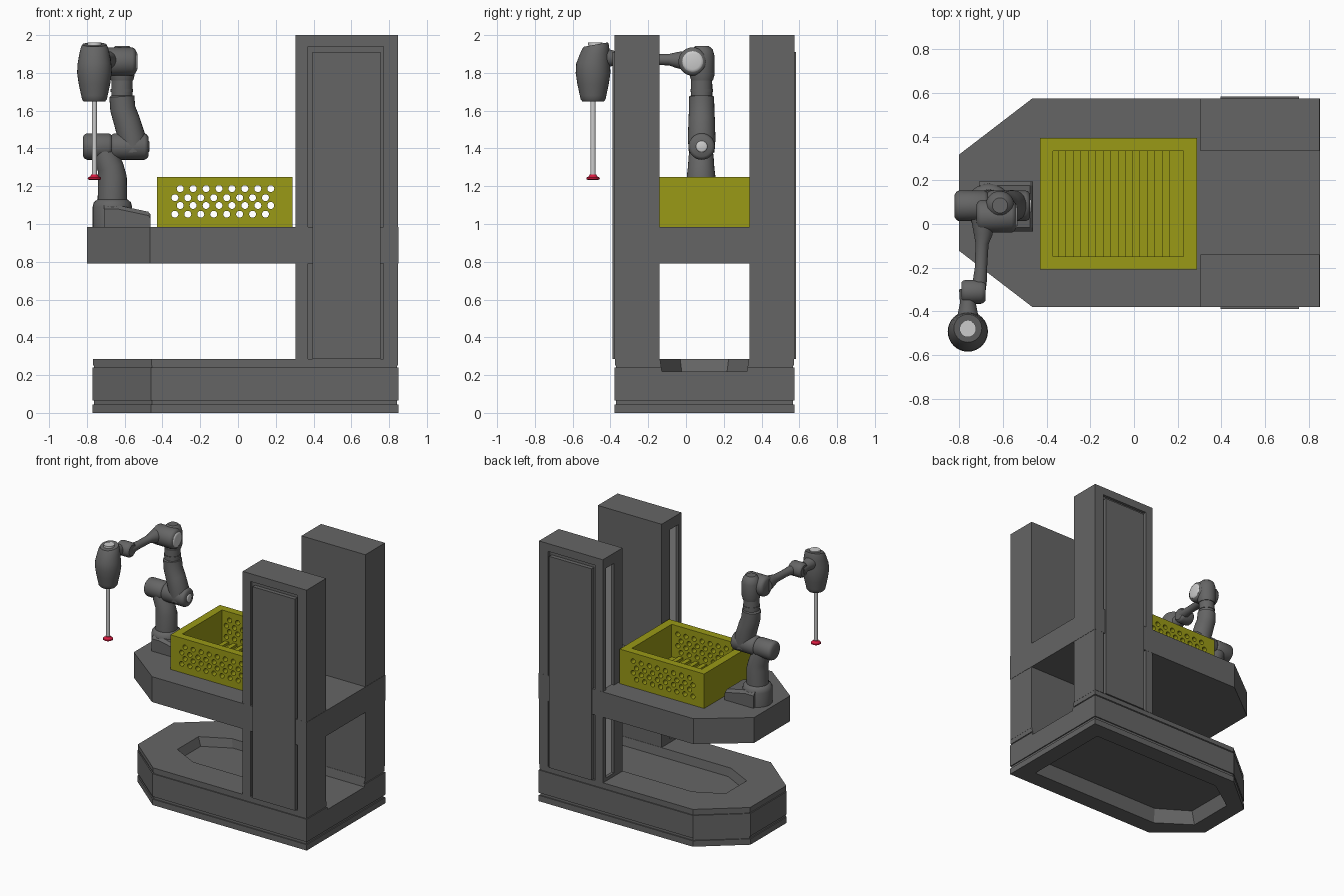
import bpy, bmesh, math
from mathutils import Vector

if "Cube" in bpy.data.objects:
    bpy.data.objects.remove(bpy.data.objects["Cube"])

YC = 0.0975  # symmetry plane of the cart


def material(name, col):
    m = bpy.data.materials.new(name)
    m.diffuse_color = (*col, 1)
    m.use_nodes = True
    m.node_tree.nodes["Principled BSDF"].inputs["Base Color"].default_value = m.diffuse_color
    return m


GREY = material("dark_grey", (0.13, 0.13, 0.13))
LIGHT = material("light_grey", (0.6, 0.6, 0.6))
YELLOW = material("yellow", (0.32, 0.32, 0.008))
RED = material("red", (0.7, 0.01, 0.05))


def rings(name, loops, mat=GREY, smooth=False):
    """Skin a closed solid through equal-sized point loops."""
    bm = bmesh.new()
    vs = [[bm.verts.new(p) for p in lp] for lp in loops]
    n = len(vs[0])
    for a, b in zip(vs, vs[1:]):
        for i in range(n):
            bm.faces.new((a[i], a[(i + 1) % n], b[(i + 1) % n], b[i]))
    bm.faces.new(vs[0][::-1])
    bm.faces.new(vs[-1])
    bmesh.ops.recalc_face_normals(bm, faces=bm.faces)
    me = bpy.data.meshes.new(name)
    bm.to_mesh(me)
    bm.free()
    me.materials.append(mat)
    ob = bpy.data.objects.new(name, me)
    bpy.context.collection.objects.link(ob)
    if smooth:
        bpy.ops.object.select_all(action='DESELECT')
        bpy.context.view_layer.objects.active = ob
        ob.select_set(True)
        bpy.ops.object.shade_smooth_by_angle(angle=math.radians(40))
    return ob


def box(name, x0, x1, y0, y1, z0, z1, mat=GREY):
    sq = [(x0, y0), (x1, y0), (x1, y1), (x0, y1)]
    return rings(name, [[(x, y, z) for x, y in sq] for z in (z0, z1)], mat)


def tube(name, path, mat=GREY, n=28):
    """Round body through (x, y, z, radius) stations."""
    P = [Vector(p[:3]) for p in path]
    loops = []
    for i, p in enumerate(P):
        d = (P[min(i + 1, len(P) - 1)] - P[max(i - 1, 0)]).normalized()
        u = d.cross(Vector((0, 0, 1)) if abs(d.z) < 0.8 else Vector((0, 1, 0))).normalized()
        v = d.cross(u)
        r = path[i][3]
        loops.append([p + r * (math.cos(t) * u + math.sin(t) * v)
                      for t in (2 * math.pi * k / n for k in range(n))])
    return rings(name, loops, mat, True)


def joint(name, x0, x1, y, z, r, mat=GREY):
    """Rounded-end cylinder along x."""
    e = min(0.02, (x1 - x0) / 4)
    return tube(name, [(x0, y, z, r * .75), (x0 + e * .4, y, z, r * .92), (x0 + e, y, z, r),
                       (x1 - e, y, z, r), (x1 - e * .4, y, z, r * .92), (x1, y, z, r * .75)], mat)


def cut(ob, *cutters):
    for c in cutters:
        m = ob.modifiers.new("cut", 'BOOLEAN')
        m.operation, m.solver, m.object = 'DIFFERENCE', 'EXACT', c
        bpy.context.view_layer.objects.active = ob
        bpy.ops.object.modifier_apply(modifier=m.name)
        bpy.data.objects.remove(c)


def footprint(x0, xc, x1, hw, hf, z):
    """Plan outline with a chamfered nose: half width hw, nose half width hf."""
    return [(x0, YC - hf, z), (xc, YC - hw, z), (x1, YC - hw, z),
            (x1, YC + hw, z), (xc, YC + hw, z), (x0, YC + hf, z)]


def slab(i, z):
    return footprint(-.77 + i, -.46 + i * .5, .85 - i, .477 - i, .22 - i * .3, z)


# Base with two shadow grooves, a sunken top tray and a hollow underside
g = .008
base = rings("base", [slab(i, z) for i, z in (
    (0, 0), (0, .045), (g, .045), (g, .065), (0, .065), (0, .215), (0, .24),
    (g, .24), (g, .25), (.003, .25), (.003, .285))])
cut(base,
    rings("tray_cutter", [footprint(-.47, -.27, .9, .225, .12, .22),
                          footprint(-.50, -.29, .9, .2375, .13, .3)]),
    rings("underside_cutter", [slab(.13, -.02), slab(.13, 0), slab(.16, .1)]))

# Table top running back between the columns
rings("table", [footprint(-.80, -.465, .85, .477, .22, z) for z in (.79, .985)])

# Two columns with recessed side doors and front rails
for s, side in ((1, "rear"), (-1, "front")):
    def y(a):
        return YC + s * a

    def mbox(name, x0, x1, a, b, z0, z1, mat=GREY):
        return box(name, x0, x1, min(y(a), y(b)), max(y(a), y(b)), z0, z1, mat)

    col = mbox(side + "_column", .305, .848, .2375, .4765, .285, 2)
    cut(col, mbox("door_cutter", .37, .77, .455, .5, .27, 1.94),
        mbox("rail_cutter", .29, .33, .34, .44, .31, 1.92))
    mbox(side + "_door", .395, .755, .44, .486, .285, 1.91)
    mbox(side + "_rail", .325, .332, .34, .44, .31, 1.92, LIGHT)

# Yellow crate with perforated long walls and a slatted floor
crate = box("crate", -.43, .288, -.207, .394, .985, 1.25, YELLOW)
holes = []
for row, z in enumerate((1.187, 1.139, 1.098, 1.052)):
    for k in range(8):
        x = (-.306 if row % 2 == 0 else -.334) + .0685 * k
        holes.append(tube("hole_cutter", [(x, -.3, z, .0185), (x, .5, z, .0185)], YELLOW, 14))
bpy.ops.object.select_all(action='DESELECT')
for h in holes:
    h.select_set(True)
bpy.context.view_layer.objects.active = holes[0]
bpy.ops.object.join()
cut(crate, box("inside_cutter", -.37, .226, -.148, .335, 1.0, 1.3, YELLOW), holes[0])
for k in range(8):
    x = -.346 + .068 * k
    box("crate_slat", x, x + .034, -.148, .335, .998, 1.02, YELLOW)

# Arm foot: sloped cable block and turntable
AX, AY = -.665, .08
rings("arm_foot", [
    [(x, -.035, .985), (x, -.015, .985), (x, .175, .985), (x, .195, .985),
     (x, .195, z - .02), (x, .175, z), (x, -.015, z), (x, -.035, z - .02)]
    for x, z in ((-.71, 1.10), (-.64, 1.10), (-.475, 1.065), (-.463, 1.05))])
tube("turntable", [(AX, AY, z, r) for z, r in (
    (.985, .105), (1.09, .105), (1.115, .098), (1.13, .08), (1.135, .06))])

# Shoulder and upper arm
tube("lower_link", [(AX, AY, 1.12, .078), (AX, AY, 1.25, .076), (-.675, AY, 1.30, .07),
                    (-.70, AY, 1.36, .066), (-.72, AY, 1.42, .055)])
joint("shoulder_left", -.82, -.665, .083, 1.41, .07)
joint("shoulder_right", -.675, -.475, .083, 1.41, .07)
joint("shoulder_cap", -.49, -.468, .083, 1.41, .03, LIGHT)
tube("upper_arm", [(-.555, .083, 1.38, .068), (-.56, .083, 1.45, .073), (-.59, .083, 1.55, .07),
                   (-.61, .083, 1.61, .067), (-.615, .083, 1.675, .066), (-.615, .083, 1.68, .056),
                   (-.615, .083, 1.74, .056), (-.613, .083, 1.80, .055)])
tube("arm_collar", [(-.615, .083, 1.70, .06), (-.615, .083, 1.715, .06)])

# Elbow housing
tube("elbow", [(-.613, .085, 1.76, .058), (-.613, .085, 1.79, .066), (-.613, .085, 1.89, .066),
               (-.613, .085, 1.925, .056), (-.613, .085, 1.943, .035)])
joint("elbow_joint", -.72, -.54, .035, 1.86, .075)
joint("elbow_cap", -.56, -.533, .035, 1.86, .055, LIGHT)

# Forearm and wrist
tube("forearm", [(-.69, .02, 1.865, .055), (-.69, -.05, 1.868, .042), (-.695, -.09, 1.87, .03),
                 (-.70, -.20, 1.87, .028), (-.705, -.26, 1.87, .032), (-.71, -.30, 1.87, .032)])
joint("wrist_joint", -.79, -.68, -.31, 1.87, .055)
tube("wrist_link", [(-.76, -.30, 1.87, .04), (-.76, -.36, 1.875, .036), (-.76, -.43, 1.88, .05)])

# Tool head with a tilted top, rod and suction cup
HX, HY = -.76, -.492
head = tube("tool_head", [(HX, HY, z, r) for z, r in (
    (1.648, .056), (1.66, .066), (1.68, .07), (1.74, .083), (1.80, .092), (1.85, .089),
    (1.90, .08), (1.935, .072), (1.95, .064))], n=32)
for v in head.data.vertices:
    t = max(0, (v.co.z - 1.85) / .1)
    v.co.z += t * .18 * (v.co.y - HY)
    v.co.y += t * .015
tube("head_cap", [(HX, HY + .012, 1.945, .038), (HX, HY + .012, 1.962, .038)], LIGHT)
tube("tool_rod", [(HX, HY, 1.25, .0135), (HX, HY, 1.655, .0135)], LIGHT, 20)
tube("suction_cup", [(HX, HY, z, r) for z, r in (
    (1.233, .027), (1.238, .036), (1.246, .034), (1.252, .022), (1.262, .017))], RED)
